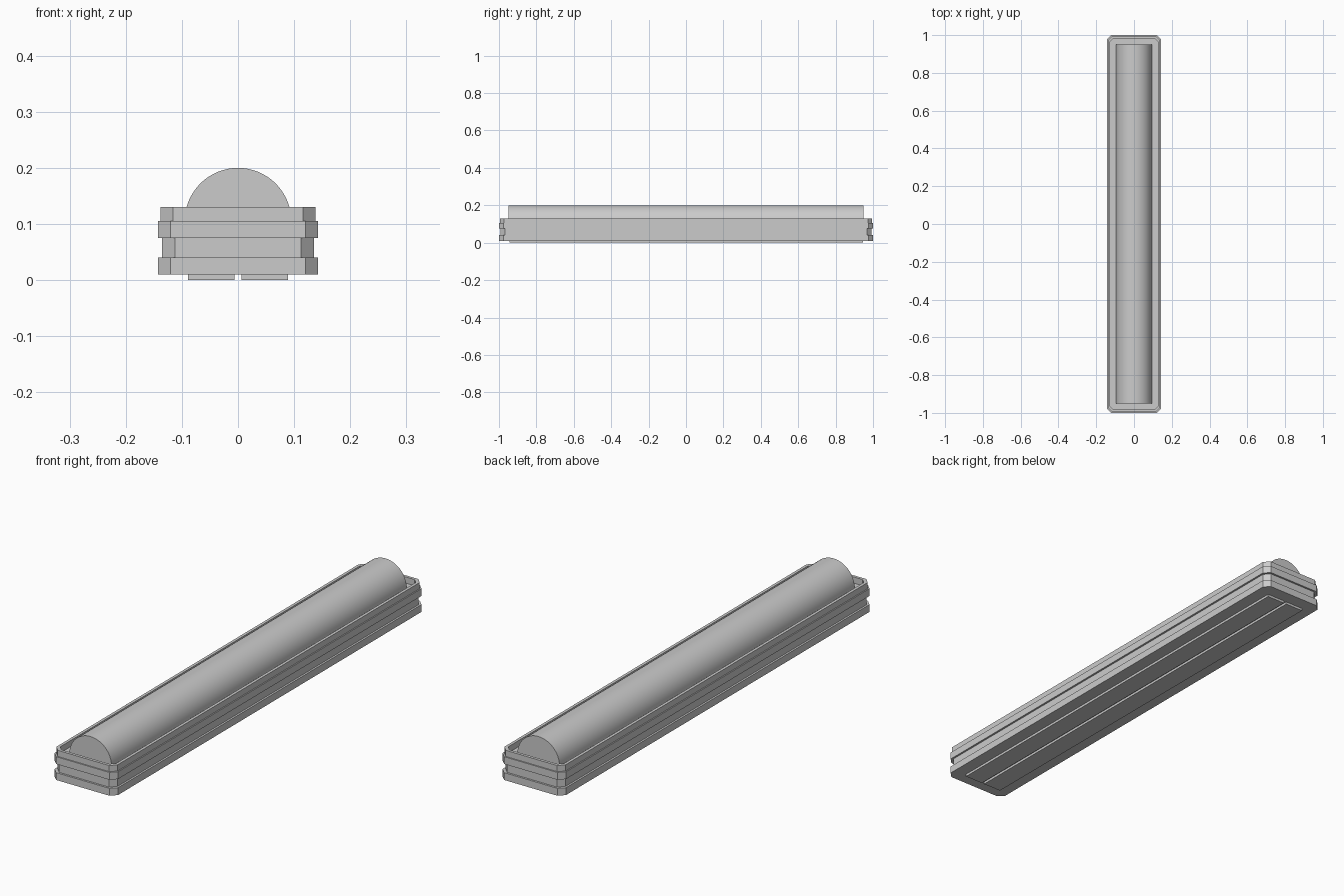
import bpy, bmesh, math

if "Cube" in bpy.data.objects:
    bpy.data.objects.remove(bpy.data.objects["Cube"])


def outline(hx, hy, c):
    # chamfered rectangle, counter-clockwise
    return [(hx, -hy + c), (hx, hy - c), (hx - c, hy), (-hx + c, hy),
            (-hx, hy - c), (-hx, -hy + c), (-hx + c, -hy), (hx - c, -hy)]


def lofted(name, rings):
    # solid through a stack of (half x, half y, chamfer, z) outlines
    bm = bmesh.new()
    loops = [[bm.verts.new((x, y, z)) for x, y in outline(hx, hy, c)]
             for hx, hy, c, z in rings]
    for a, b in zip(loops, loops[1:]):
        for i in range(8):
            j = (i + 1) % 8
            bm.faces.new((a[i], a[j], b[j], b[i]))
    bm.faces.new(loops[0][::-1])
    bm.faces.new(loops[-1])
    return finish(name, bm)


def finish(name, bm):
    bmesh.ops.recalc_face_normals(bm, faces=bm.faces)
    mesh = bpy.data.meshes.new(name)
    bm.to_mesh(mesh)
    bm.free()
    ob = bpy.data.objects.new(name, mesh)
    bpy.context.collection.objects.link(ob)
    return ob


# Housing: stepped bands, with a rim around a shallow recess
WIDE, NECK, RIM, INNER = ((0.143, 1.0, 0.023), (0.135, 0.992, 0.023),
                          (0.138, 0.995, 0.022), (0.126, 0.983, 0.018))
lofted("housing", [
    (*WIDE, 0.01), (*WIDE, 0.04), (*NECK, 0.04), (*NECK, 0.075),
    (*WIDE, 0.075), (*WIDE, 0.105), (*RIM, 0.105), (*RIM, 0.13),
    (*INNER, 0.13), (*INNER, 0.105)])

# Half-round tube lying in the recess
R, BASE, HALF = 0.095, 0.105, 0.95
bm = bmesh.new()
arc = [(R * math.cos(math.pi * i / 32), BASE + R * math.sin(math.pi * i / 32))
       for i in range(33)]
front = bm.faces.new([bm.verts.new((x, -HALF, z)) for x, z in arc])
back = bmesh.ops.extrude_face_region(bm, geom=[front], use_keep_orig=True)
bmesh.ops.translate(bm, vec=(0, 2 * HALF, 0),
                    verts=[v for v in back["geom"] if isinstance(v, bmesh.types.BMVert)])
tube = finish("tube_cover", bm)
bpy.context.view_layer.objects.active = tube
tube.select_set(True)
bpy.ops.object.shade_smooth_by_angle(angle=math.radians(30))

# Two adhesive strips under the housing
for name, side in (("left_strip", -1), ("right_strip", 1)):
    bm = bmesh.new()
    bmesh.ops.create_cube(bm, size=1)
    bmesh.ops.scale(bm, vec=(0.083, 1.89, 0.01), verts=bm.verts)
    bmesh.ops.translate(bm, vec=(side * 0.0475, 0, 0.005), verts=bm.verts)
    finish(name, bm)
